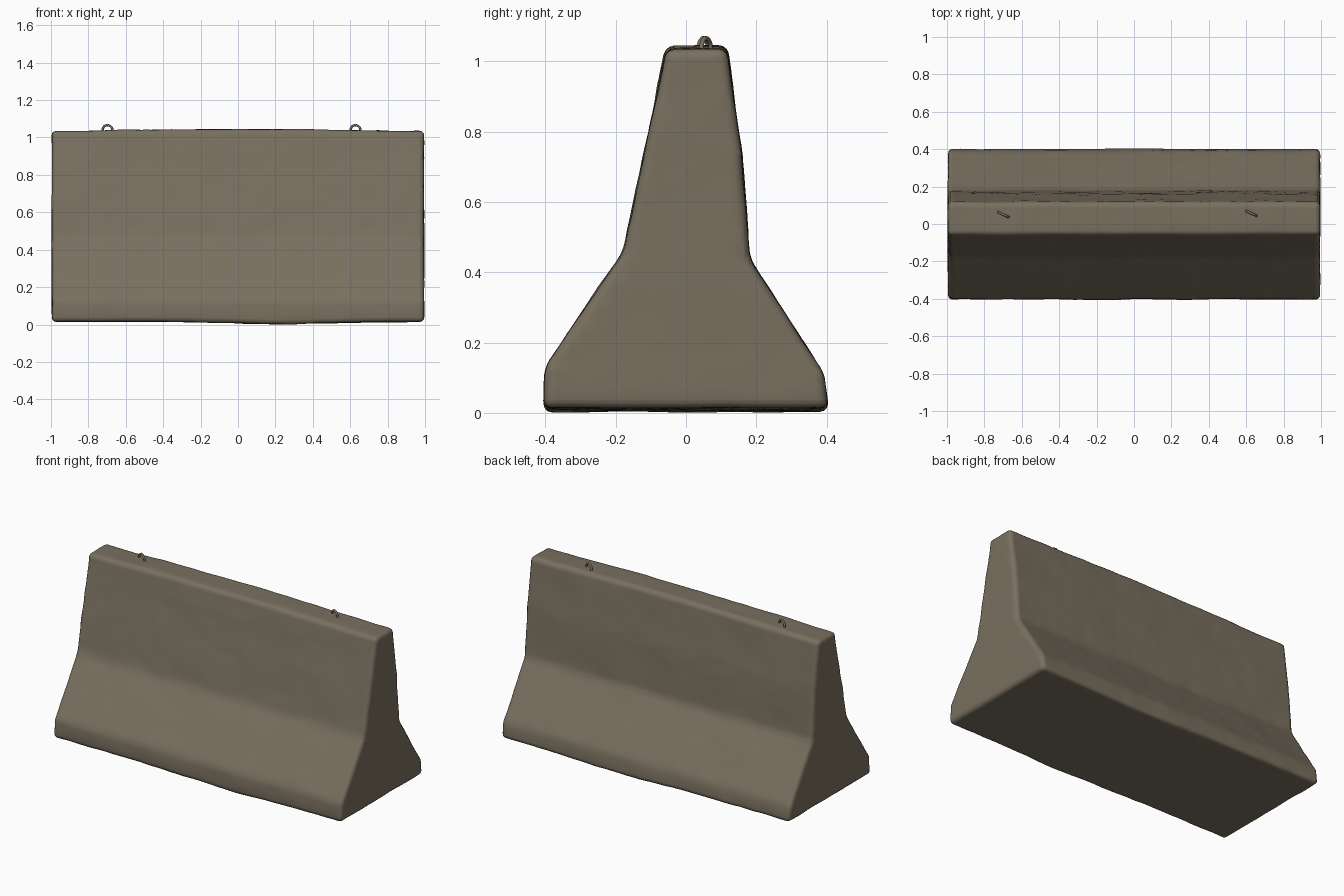
import bpy, bmesh, math
from mathutils import Vector, noise

if "Cube" in bpy.data.objects:
    bpy.data.objects.remove(bpy.data.objects["Cube"], do_unlink=True)


def make_material(name, colour):
    mat = bpy.data.materials.new(name)
    mat.use_nodes = True
    mat.diffuse_color = colour
    bsdf = mat.node_tree.nodes["Principled BSDF"]
    bsdf.inputs["Base Color"].default_value = colour
    bsdf.inputs["Roughness"].default_value = 0.9
    return mat


concrete = make_material("weathered concrete", (0.19, 0.16, 0.115, 1))


def finish(name, bm, angle):
    mesh = bpy.data.meshes.new(name)
    bm.normal_update()
    bm.to_mesh(mesh)
    bm.free()
    mesh.materials.append(concrete)
    obj = bpy.data.objects.new(name, mesh)
    bpy.context.collection.objects.link(obj)
    bpy.ops.object.select_all(action='DESELECT')
    obj.select_set(True)
    bpy.context.view_layer.objects.active = obj
    bpy.ops.object.shade_smooth_by_angle(angle=math.radians(angle))
    return obj


def slice_grid(bm, axis, low, high, count):
    """Cut evenly spaced loops so the surface can be weathered."""
    normal = Vector((0, 0, 0))
    normal[axis] = 1
    for i in range(1, count):
        point = normal * (low + (high - low) * i / count)
        bmesh.ops.bisect_plane(bm, geom=bm.verts[:] + bm.edges[:] + bm.faces[:],
                               dist=1e-5, plane_co=point, plane_no=normal)


# Barrier body: flared profile swept along the length, with worn edges
profile = [(-0.405, 0.015), (-0.4, 0.13), (-0.178, 0.46), (-0.057, 1.035),
           (0.116, 1.035), (0.158, 0.74), (0.18, 0.44), (0.392, 0.11), (0.405, 0.015)]
bm = bmesh.new()
end = bm.faces.new([bm.verts.new((-0.995, y, z)) for y, z in profile])
swept = bmesh.ops.extrude_face_region(bm, geom=[end], use_keep_orig=True)
bmesh.ops.translate(bm, vec=(1.99, 0, 0),
                    verts=[g for g in swept["geom"] if isinstance(g, bmesh.types.BMVert)])
bmesh.ops.recalc_face_normals(bm, faces=bm.faces[:])
bmesh.ops.bevel(bm, geom=bm.edges[:], offset=0.024, segments=3, profile=0.5,
                affect='EDGES', clamp_overlap=True)
slice_grid(bm, 2, 0, 1.04, 28)
slice_grid(bm, 0, -1, 1, 56)
slice_grid(bm, 1, -0.41, 0.41, 20)

# Cast irregularity: crowned top, sagging base and shallow chips
bm.normal_update()
moves = []
for v in bm.verts:
    p = v.co
    rough = 0.004 * noise.noise(p * 4) + 0.0025 * noise.noise(p * 13)
    offset = v.normal * rough
    if p.z > 0.9:
        offset.z += 0.01 * max(0, 1 - (p.x / 0.8) ** 2)
    elif p.z < 0.1:
        offset.z -= 0.012 * math.exp(-((p.x - 0.25) / 0.35) ** 2)
    moves.append(offset)
for v, offset in zip(bm.verts, moves):
    v.co += offset
    v.co.z = max(0, v.co.z)
finish("concrete_barrier", bm, 50)


# Lifting loops: bent bars set into the top
def lifting_loop(name, x, y):
    curve = bpy.data.curves.new(name, 'CURVE')
    curve.dimensions = '3D'
    curve.bevel_depth = 0.0065
    curve.bevel_resolution = 2
    curve.use_fill_caps = True
    arch = [(math.cos(math.pi * i / 10) * 0.029, 1.038 + 0.028 * math.sin(math.pi * i / 10))
            for i in range(11)]
    path = [(0.029, 1.01)] + arch + [(-0.029, 1.01)]
    spline = curve.splines.new('POLY')
    spline.points.add(len(path) - 1)
    for point, (s, z) in zip(spline.points, path):
        point.co = (x + s * 0.92, y - s * 0.45, z, 1)
    curve.materials.append(concrete)
    obj = bpy.data.objects.new(name, curve)
    bpy.context.collection.objects.link(obj)


lifting_loop("lifting_loop_right", -0.698, 0.05)
lifting_loop("lifting_loop_left", 0.628, 0.057)
